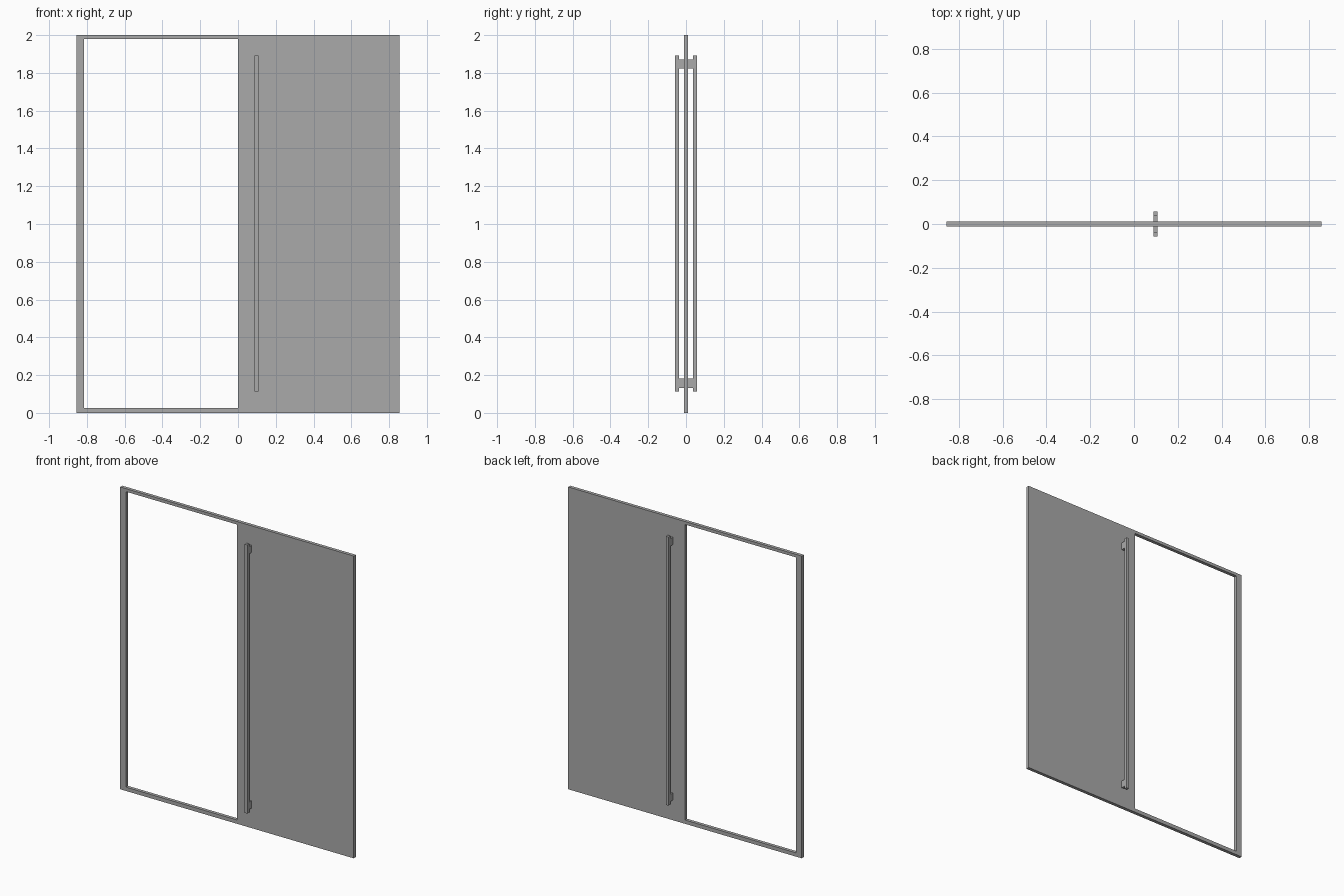
import bpy

if "Cube" in bpy.data.objects:
    bpy.data.objects.remove(bpy.data.objects["Cube"])

grey = bpy.data.materials.new("plain grey")
grey.diffuse_color = (0.4, 0.4, 0.4, 1)
grey.use_nodes = True
grey.node_tree.nodes["Principled BSDF"].inputs["Base Color"].default_value = grey.diffuse_color


def box(name, x, y, z):
    """Axis-aligned box from (min, max) ranges."""
    bpy.ops.mesh.primitive_cube_add(size=1)
    ob = bpy.context.object
    ob.name = name
    ob.location = [(r[0] + r[1]) / 2 for r in (x, y, z)]
    ob.scale = [r[1] - r[0] for r in (x, y, z)]
    bpy.ops.object.transform_apply(location=True, rotation=False, scale=True)
    ob.data.materials.append(grey)
    return ob


W, T = 0.855, 0.011

# Solid door leaf and the frame around the open half
box("door_panel", (0, W), (-T, T), (0, 2))
box("frame_stile", (-W, -0.814), (-T, T), (0, 2))
box("frame_top_rail", (-0.814, 0), (-T, T), (1.98, 2))
box("frame_bottom_rail", (-0.814, 0), (-T, T), (0, 0.025))

# Long pull handle on each face, with two standoffs
HX = (0.088, 0.108)
for side, s in (("front", -1), ("back", 1)):
    def span(a, b):
        return tuple(sorted((a * s, b * s)))
    box(side + "_handle_bar", HX, span(0.036, 0.057), (0.114, 1.891))
    for pos, z in (("lower", (0.133, 0.181)), ("upper", (1.824, 1.872))):
        box(f"{side}_{pos}_standoff", HX, span(T, 0.036), z)
